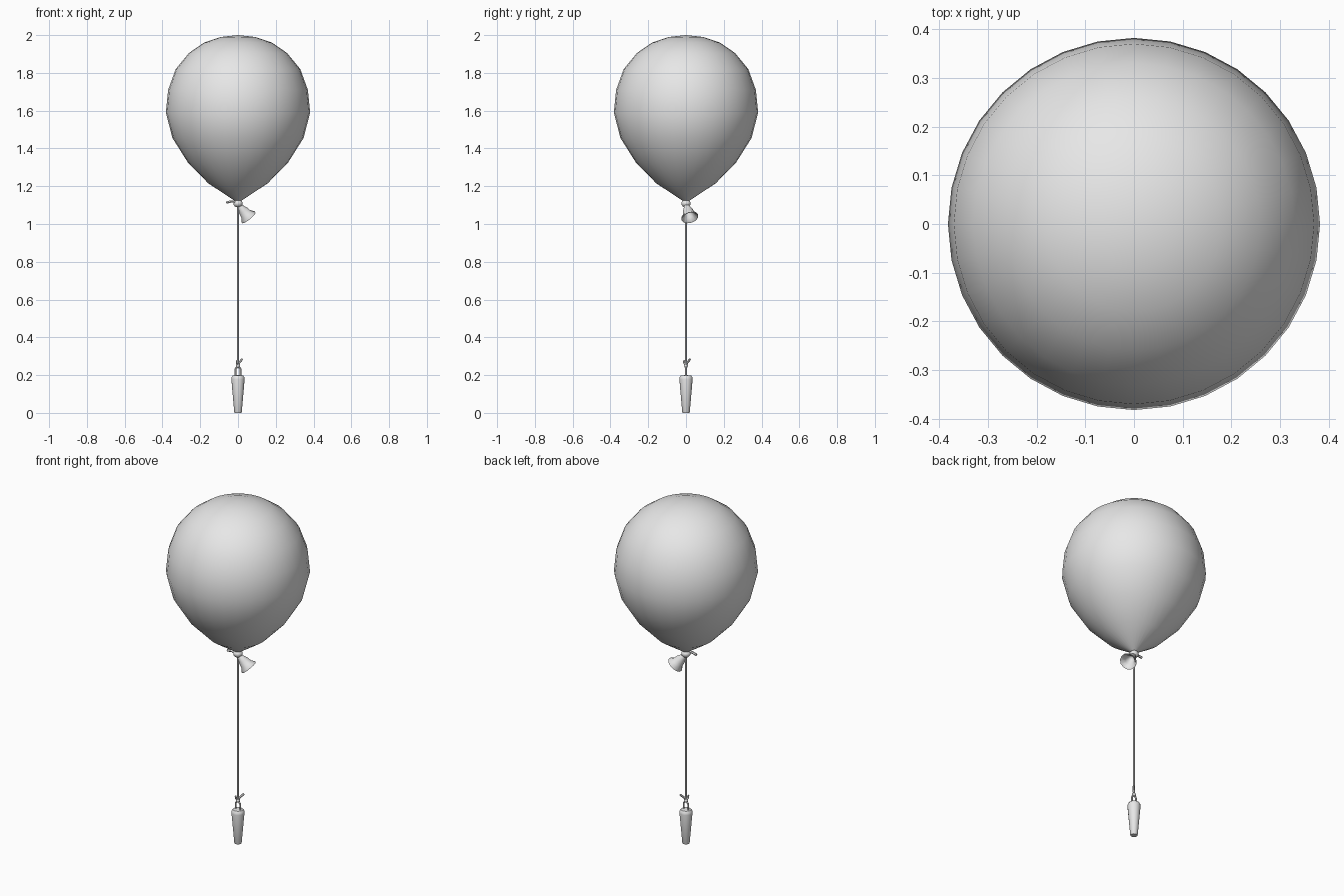
import bpy, bmesh, math
from mathutils import Vector, Matrix

cube = bpy.data.objects.get("Cube")
if cube:
    bpy.data.objects.remove(cube, do_unlink=True)

grey = bpy.data.materials.new("plain grey")
grey.use_nodes = True
grey.diffuse_color = (0.8, 0.8, 0.8, 1)
grey.node_tree.nodes["Principled BSDF"].inputs["Base Color"].default_value = (0.8, 0.8, 0.8, 1)


def finish(obj, angle=50):
    obj.data.materials.append(grey)
    bpy.ops.object.select_all(action='DESELECT')
    obj.select_set(True)
    bpy.context.view_layer.objects.active = obj
    bpy.ops.object.shade_smooth_by_angle(angle=math.radians(angle))
    return obj


def lathe(name, profile, sides, angle=50):
    """Revolve (radius, height) points around z."""
    bm = bmesh.new()
    verts = [bm.verts.new((r, 0, z)) for r, z in profile]
    edges = [bm.edges.new(pair) for pair in zip(verts, verts[1:])]
    bmesh.ops.spin(bm, geom=verts + edges, cent=(0, 0, 0), axis=(0, 0, 1),
                   angle=math.tau, steps=sides)
    bmesh.ops.remove_doubles(bm, verts=bm.verts, dist=0.0005)
    bmesh.ops.recalc_face_normals(bm, faces=bm.faces)
    mesh = bpy.data.meshes.new(name)
    bm.to_mesh(mesh)
    bm.free()
    obj = bpy.data.objects.new(name, mesh)
    bpy.context.collection.objects.link(obj)
    return finish(obj, angle)


def cord(name, points, radius, closed=False):
    """Round tube along a path."""
    curve = bpy.data.curves.new(name, 'CURVE')
    curve.dimensions = '3D'
    curve.bevel_depth = radius
    curve.bevel_resolution = 1
    curve.use_fill_caps = True
    spline = curve.splines.new('POLY')
    spline.points.add(len(points) - 1)
    for p, co in zip(spline.points, points):
        p.co = (*co, 1)
    spline.use_cyclic_u = closed
    obj = bpy.data.objects.new(name, curve)
    bpy.context.collection.objects.link(obj)
    bpy.ops.object.select_all(action='DESELECT')
    obj.select_set(True)
    bpy.context.view_layer.objects.active = obj
    bpy.ops.object.convert(target='MESH')
    return finish(bpy.context.object)


# Inflated body
lathe("balloon_body", [(0, 2), (.09, 1.99), (.18, 1.96), (.26, 1.905), (.33, 1.82),
                       (.37, 1.71), (.382, 1.59), (.347, 1.455), (.265, 1.325),
                       (.157, 1.215), (.02, 1.125), (0, 1.115)], 32, 80)

# Tied neck: knot bead and flared mouth
lathe("neck_knot", [(0, 1.128), (.016, 1.125), (.025, 1.115), (.025, 1.103),
                    (.016, 1.092), (0, 1.088)], 12, 80)
mouth = lathe("balloon_mouth", [(.012, 0), (.017, .022), (.027, .045), (.032, .07),
                                (.046, .088), (.046, .094), (.04, .092),
                                (.026, .07), (.018, .045), (0, .025)], 12, 60)
axis = Vector((.056, .02, -.07))
mouth.matrix_world = (Matrix.Translation((0, 0, 1.105))
                      @ axis.to_track_quat('Z', 'Y').to_matrix().to_4x4())

# String with its loose ends
cord("string", [(0, 0, 1.11), (0, 0, .25)], .0055)
cord("upper_string_end", [(0, -.012, 1.112), (-.03, -.012, 1.12), (-.062, -.008, 1.114)], .007)
cord("lower_string_end", [(0, 0, .25), (.006, .006, .265), (.022, .022, .285)], .006)
cord("short_string_end", [(0, 0, .25), (-.006, -.009, .262), (-.007, -.012, .278)], .005)
lathe("lower_knot", [(0, .26), (.009, .256), (.011, .249), (.009, .242), (0, .238)], 10, 80)

# Weight and its hanging eye
lathe("weight", [(0, 0), (.018, 0), (.02, .004), (.035, .178), (.034, .188),
                 (.027, .198), (0, .2)], 16)
arch = [(.014 * math.cos(a * math.pi / 8), 0, .228 + .014 * math.sin(a * math.pi / 8))
        for a in range(9)]
cord("weight_eye", [(.014, 0, .19)] + arch + [(-.014, 0, .19)], .005)
